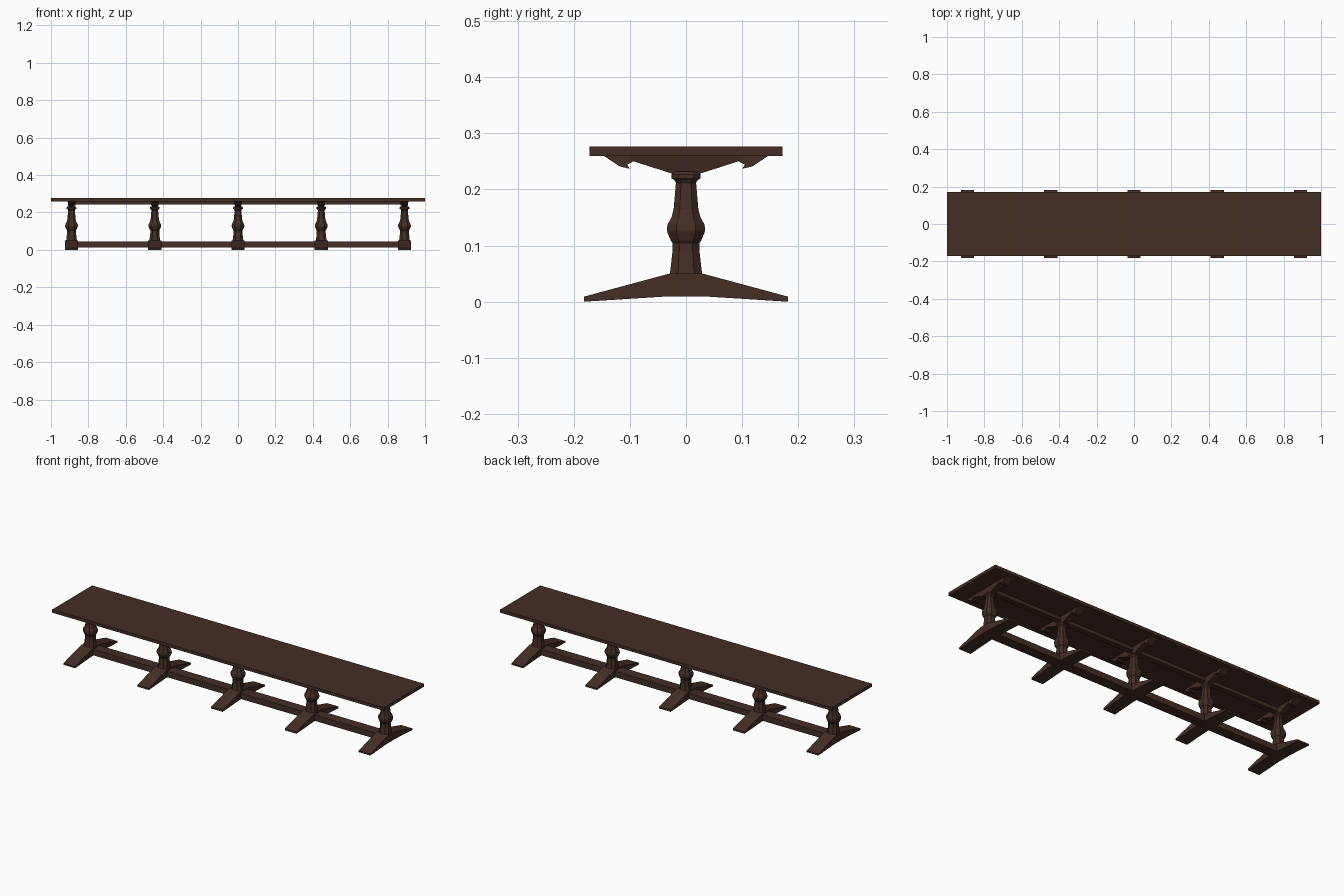
import bpy, bmesh

if "Cube" in bpy.data.objects:
    bpy.data.objects.remove(bpy.data.objects["Cube"])

wood = bpy.data.materials.new("dark brown wood")
wood.diffuse_color = (0.058, 0.027, 0.018, 1)
wood.use_nodes = True
wood.node_tree.nodes["Principled BSDF"].inputs["Base Color"].default_value = wood.diffuse_color


def make(name, bm):
    bmesh.ops.recalc_face_normals(bm, faces=bm.faces)
    me = bpy.data.meshes.new(name)
    bm.to_mesh(me)
    bm.free()
    me.materials.append(wood)
    ob = bpy.data.objects.new(name, me)
    bpy.context.collection.objects.link(ob)
    return ob


def loft(name, rings):
    """Join successive rings of points into a capped solid."""
    bm = bmesh.new()
    vs = [[bm.verts.new(p) for p in r] for r in rings]
    n = len(vs[0])
    for a, b in zip(vs, vs[1:]):
        for i in range(n):
            j = (i + 1) % n
            bm.faces.new((a[i], a[j], b[j], b[i]))
    bm.faces.new(vs[0][::-1])
    bm.faces.new(vs[-1])
    return make(name, bm)


def rect(cx, hx, hy, z):
    return [(cx - hx, -hy, z), (cx + hx, -hy, z), (cx + hx, hy, z), (cx - hx, hy, z)]


def box(name, hx, hy, z0, z1):
    return loft(name, [rect(0, hx, hy, z0), rect(0, hx, hy, z1)])


def slab(name, profile, cx, hx):
    """Extrude a (y, z) profile along x."""
    return loft(name, [[(x, y, z) for y, z in profile] for x in (cx - hx, cx + hx)])


def octagon(cx, r, z):
    c = r * 0.5
    pts = [(r, -c), (r, c), (c, r), (-c, r), (-r, c), (-r, -c), (-c, -r), (c, -r)]
    return [(cx + x, y, z) for x, y in pts]


# Table top and long rails
box("table_top", 1.0, 0.172, 0.26, 0.277)
box("upper_rail", 0.89, 0.015, 0.242, 0.261)
box("floor_stretcher", 0.89, 0.028, 0.012, 0.044)

FOOT = [(-0.182, 0.0), (-0.04, 0.009), (0.04, 0.009), (0.182, 0.0),
        (0.182, 0.009), (0.03, 0.05), (-0.03, 0.05), (-0.182, 0.009)]
POST = [(0.030, 0.045), (0.028, 0.055), (0.024, 0.09), (0.024, 0.105),
        (0.027, 0.109), (0.033, 0.123), (0.034, 0.128), (0.033, 0.138),
        (0.026, 0.15), (0.022, 0.165), (0.018, 0.212), (0.021, 0.217),
        (0.026, 0.22), (0.026, 0.227), (0.022, 0.232)]
SCROLL = [(0.148, 0.261), (0.118, 0.241), (0.10, 0.237), (0.105, 0.244),
          (0.094, 0.25), (0.08, 0.261)]

# Five trestles: sled foot, turned post, spreading bracket with scrolled tips
for k in range(5):
    x = (k - 2) * 0.445
    slab("foot", FOOT, x, 0.035)
    loft("turned_post", [octagon(x, r, z) for r, z in POST])
    loft("bracket", [rect(x, 0.014, 0.024, 0.228), rect(x, 0.02, 0.096, 0.251),
                     rect(x, 0.022, 0.1, 0.261)])
    for s in (-1, 1):
        slab("bracket_tip", [(s * y, z) for y, z in SCROLL], x, 0.02)
